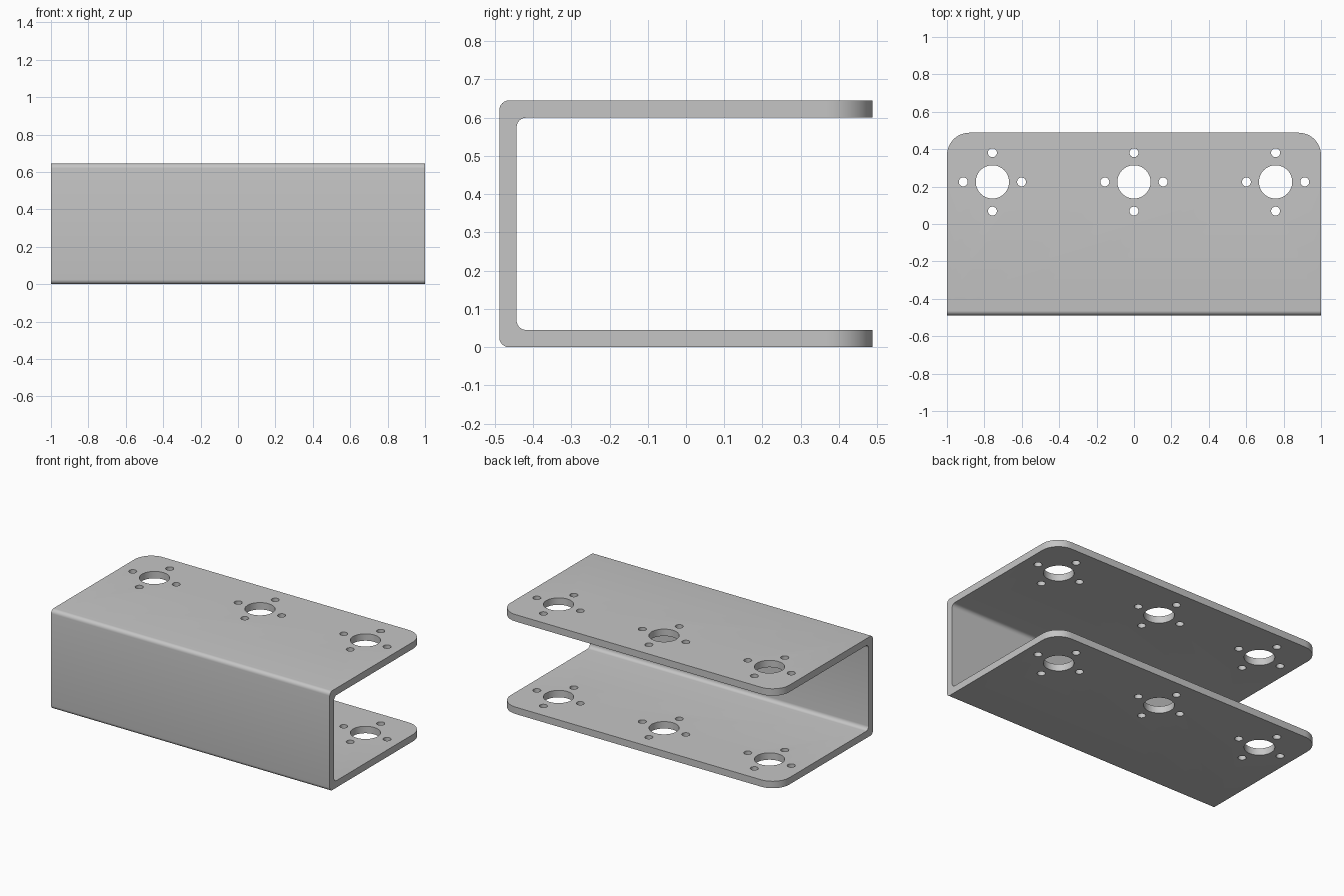
import bpy, bmesh, math
from mathutils import Matrix

cube = bpy.data.objects.get("Cube")
if cube:
    bpy.data.objects.remove(cube, do_unlink=True)

HALF_X, HALF_Y, HEIGHT, THICK = 1.0, 0.488, 0.645, 0.045
BEND, CORNER = 0.025, 0.12


def add_object(name, bm):
    bmesh.ops.recalc_face_normals(bm, faces=bm.faces)
    mesh = bpy.data.meshes.new(name)
    bm.to_mesh(mesh)
    bm.free()
    obj = bpy.data.objects.new(name, mesh)
    bpy.context.collection.objects.link(obj)
    return obj


def round_edges(bm, test, radius, segments):
    edges = [e for e in bm.edges if test(*[v.co for v in e.verts])]
    bmesh.ops.bevel(bm, geom=edges, offset=radius, segments=segments,
                    profile=0.5, affect='EDGES')


# Bent sheet: C-shaped section swept across the width
bm = bmesh.new()
inner_y, top = THICK - HALF_Y, HEIGHT
section = [(-HALF_Y, 0), (HALF_Y, 0), (HALF_Y, THICK), (inner_y, THICK),
           (inner_y, top - THICK), (HALF_Y, top - THICK), (HALF_Y, top), (-HALF_Y, top)]
face = bm.faces.new([bm.verts.new((-HALF_X, y, z)) for y, z in section])
swept = bmesh.ops.extrude_face_region(bm, geom=[face])["geom"]
bmesh.ops.translate(bm, vec=(2 * HALF_X, 0, 0),
                    verts=[g for g in swept if isinstance(g, bmesh.types.BMVert)])

# Soft bends along the web, then rounded free corners on both flanges
round_edges(bm, lambda a, b: abs(a.x - b.x) > 1 and max(a.y, b.y) < 0, BEND, 6)
round_edges(bm, lambda a, b: abs(a.z - b.z) > THICK / 2 and min(a.y, b.y) > HALF_Y - 0.01,
            CORNER, 12)
bracket = add_object("channel_bracket", bm)

# Hole cutters: three large bores, each ringed by four screw holes
bm = bmesh.new()


def add_hole(x, y, radius, segments):
    bmesh.ops.create_cone(bm, cap_ends=True, segments=segments, radius1=radius,
                          radius2=radius, depth=1,
                          matrix=Matrix.Translation((x, y, HEIGHT / 2)))


for x in (-0.757, 0, 0.757):
    add_hole(x, 0.225, 0.089, 48)
    for i in range(4):
        a = i * math.pi / 2
        add_hole(x + 0.156 * math.cos(a), 0.225 + 0.156 * math.sin(a), 0.024, 24)
cutter = add_object("hole_cutters", bm)
cutter.hide_render = True

mod = bracket.modifiers.new("holes", 'BOOLEAN')
mod.operation, mod.solver, mod.object = 'DIFFERENCE', 'EXACT', cutter
bpy.ops.object.select_all(action='DESELECT')
bpy.context.view_layer.objects.active = bracket
bracket.select_set(True)
bpy.ops.object.modifier_apply(modifier=mod.name)
bpy.data.objects.remove(cutter, do_unlink=True)
bpy.ops.object.shade_smooth_by_angle(angle=math.radians(30))

# Plain metal colour
metal = bpy.data.materials.new("light_grey_metal")
metal.use_nodes = True
colour = (0.56, 0.56, 0.56, 1)
metal.diffuse_color = colour
metal.node_tree.nodes["Principled BSDF"].inputs["Base Color"].default_value = colour
bracket.data.materials.clear()
bracket.data.materials.append(metal)
